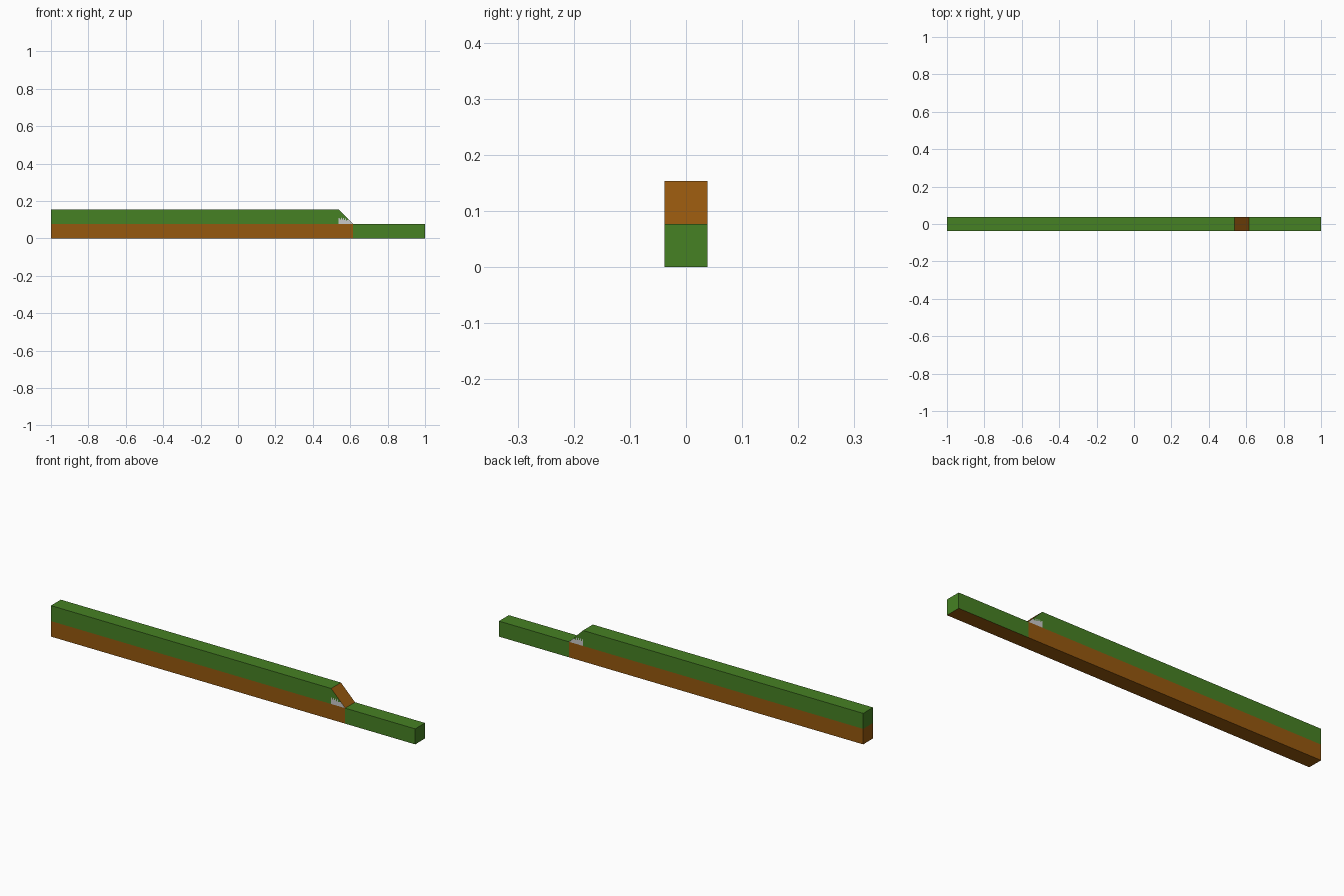
import bpy, bmesh

if "Cube" in bpy.data.objects:
    bpy.data.objects.remove(bpy.data.objects["Cube"])

B = 2 / 26          # one block
HALF = B / 2


def material(name, rgb):
    m = bpy.data.materials.new(name)
    m.diffuse_color = (*rgb, 1)
    m.use_nodes = True
    m.node_tree.nodes["Principled BSDF"].inputs["Base Color"].default_value = m.diffuse_color
    return m


grass = material("grass green", (0.061, 0.218, 0.017))
dirt = material("dirt brown", (0.305, 0.098, 0.0045))
grey = material("pale grey", (0.58, 0.58, 0.58))


def prism(name, profile, mats, rule):
    """Extrude an x-z profile (in blocks from the left end) across the width."""
    bm = bmesh.new()
    front = bm.faces.new([bm.verts.new((-1 + x * B, -HALF, z * B)) for x, z in profile])
    ext = bmesh.ops.extrude_face_region(bm, geom=[front], use_keep_orig=True)
    for v in ext["geom"]:
        if isinstance(v, bmesh.types.BMVert):
            v.co.y = HALF
    bmesh.ops.recalc_face_normals(bm, faces=bm.faces)
    for f in bm.faces:
        f.material_index = rule(f.normal)
    me = bpy.data.meshes.new(name)
    bm.to_mesh(me)
    bm.free()
    for m in mats:
        me.materials.append(m)
    ob = bpy.data.objects.new(name, me)
    bpy.context.collection.objects.link(ob)
    return ob


def box(x0, x1, z0, z1):
    return [(x0, z0), (x1, z0), (x1, z1), (x0, z1)]


def underside(n):
    return 1 if n.z < -0.5 else 0


def slope(n):
    return 1 if n.x > 0.5 and n.z > 0.5 else 0


# Lower dirt row, upper grass row and low grass run
prism("dirt_row", box(0, 21, 0, 1), [dirt], lambda n: 0)
prism("upper_grass_row", box(0, 20, 1, 2), [grass, dirt], underside)
prism("low_grass_row", box(21, 26, 0, 1), [grass, dirt], underside)

# Ramp: pale base and grass top share a jagged edge, slope is bare dirt
h = [0.42, 0.30, 0.44, 0.32, 0.42, 0.28, 0.40, 0.26]
step = 0.07
jag = [(20, h[0])]
for i, a in enumerate(h):
    jag += [(20 + i * step + 0.01, a), (20 + (i + 1) * step, a)]
jag = [(x, 1 + z) for x, z in jag] + [(20.68, 1.32)]
prism("ramp_base", [(20, 1), (21, 1)] + jag[::-1], [grey, dirt], slope)
prism("ramp_top", jag + [(20, 2)], [grass, dirt], slope)
